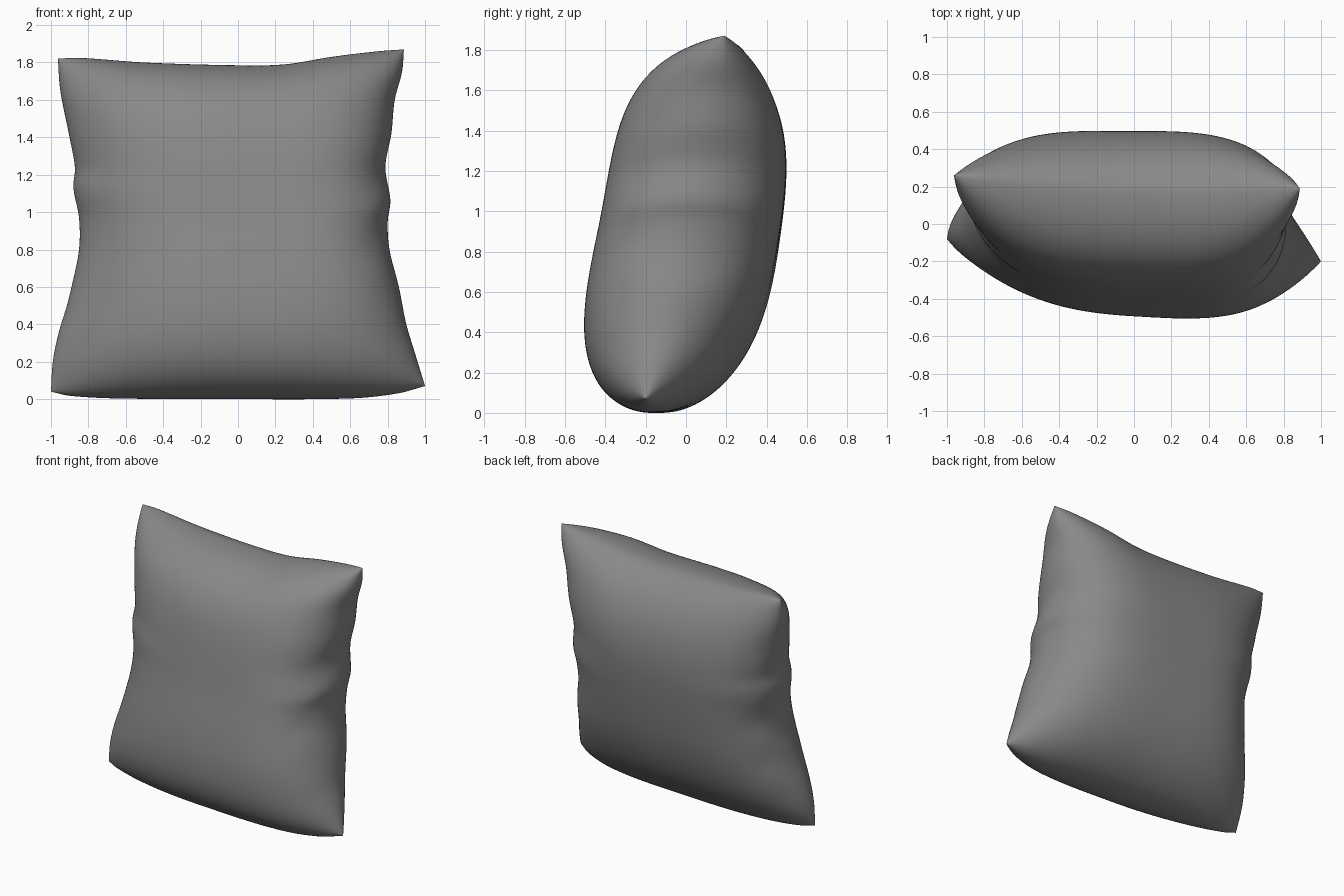
import bpy, bmesh, math

if "Cube" in bpy.data.objects:
    bpy.data.objects.remove(bpy.data.objects["Cube"])

N = 96  # grid cells per side of each cloth panel

# Seam outline: (height, x) for the sides, (x, height) for top and bottom
RIGHT = [(0.07, 1.0), (0.25, 0.945), (0.4, 0.9), (0.6, 0.86), (0.8, 0.81), (0.95, 0.80),
         (1.06, 0.815), (1.24, 0.788), (1.42, 0.82), (1.6, 0.838), (1.75, 0.877), (1.87, 0.887)]
LEFT = [(0.04, -1.0), (0.2, -0.99), (0.35, -0.96), (0.5, -0.915), (0.6, -0.89), (0.8, -0.85),
        (0.97, -0.85), (1.13, -0.88), (1.24, -0.872), (1.42, -0.905), (1.65, -0.95), (1.82, -0.963)]
TOP = [(-0.963, 1.82), (-0.85, 1.825), (-0.5, 1.80), (0, 1.785), (0.25, 1.79),
       (0.5, 1.83), (0.75, 1.86), (0.887, 1.87)]
BOTTOM = [(-1.0, 0.04), (-0.9, 0.018), (-0.65, 0.004), (0, 0.0), (0.6, 0.004), (0.85, 0.03), (1.0, 0.07)]


def curve(pts, t):
    """Smooth curve through pts, t from 0 to 1 along the first coordinate."""
    a = pts[0][0] + t * (pts[-1][0] - pts[0][0])
    i = 0
    while i < len(pts) - 2 and a > pts[i + 1][0]:
        i += 1

    def slope(k):
        p, q = pts[max(k - 1, 0)], pts[min(k + 1, len(pts) - 1)]
        return (q[1] - p[1]) / (q[0] - p[0])
    (x0, y0), (x1, y1) = pts[i], pts[i + 1]
    h = x1 - x0
    s = (a - x0) / h
    b = (y0 * (1 + 2 * s) * (1 - s) ** 2 + h * slope(i) * s * (1 - s) ** 2
         + y1 * s * s * (3 - 2 * s) + h * slope(i + 1) * s * s * (s - 1))
    return a, b


def mix(a, b, t):
    return a + (b - a) * t


def point(u, v, side):
    """Point on the front (side -1) or back (side 1) panel; u, v from -1 to 1."""
    s, t = (u + 1) / 2, (v + 1) / 2
    zr, xr = curve(RIGHT, t)
    zl, xl = curve(LEFT, t)
    xt, zt = curve(TOP, s)
    xb, zb = curve(BOTTOM, s)
    # flat patch filling the seam outline; the side waists fade quickly inwards
    x = mix(xb, xt, t)
    x += (xr - mix(1.0, 0.887, t)) * s ** 2 + (xl - mix(-1.0, -0.963, t)) * (1 - s) ** 2
    z = mix(zl, zr, s) + mix(zb, zt, t) - mix(mix(0.04, 0.07, s), mix(1.82, 1.87, s), t)
    # leaning, slightly twisted middle plane, top seam bowed forward
    y = mix(mix(-0.08, -0.20, s), mix(0.26, 0.19, s), t)
    y -= 0.07 * (1 - u * u) * max(0, v) ** 3
    # plump filling, slightly boxier at mid height
    n = 3.1 + 0.6 * (1 - v * v) ** 2
    puff = math.sqrt(max(0, 1 - abs(u) ** n)) * math.sqrt(max(0, 1 - abs(v) ** 3.2))
    if side < 0:
        depth = 0.45 - 0.05 * v + 0.11 * max(0, v) ** 2 - 0.09 * min(u, 0) ** 2 * (1.2 - 0.4 * v)
    else:
        depth = 0.445 - 0.05 * v * v + 0.03 * u * (1 + v)
    y -= (0.02 + 0.05 * v) * puff
    # short creases fanning in from the side seams, stronger at front right and back left
    near = math.exp(-((1 - abs(u)) / 0.12) ** 2) * (1 - v * v) ** 2
    strength = 0.04 if u * side < 0 else 0.01
    crease = 1 + strength * near * math.sin(19 * v + 1.2 * u + 0.6 * side)
    return x, y + side * depth * puff * crease, z


def make_panel(bm, side):
    # sine spacing packs the rows near the seams
    steps = [math.sin(math.pi / 2 * (2 * i / N - 1)) for i in range(N + 1)]
    g = [[bm.verts.new(point(u, v, side)) for u in steps] for v in steps]
    for j in range(N):
        for i in range(N):
            q = [g[j][i], g[j][i + 1], g[j + 1][i + 1], g[j + 1][i]]
            bm.faces.new(q if side < 0 else q[::-1])


# Pillow: front and back panels joined along the seam
bm = bmesh.new()
make_panel(bm, -1)
make_panel(bm, 1)
bmesh.ops.remove_doubles(bm, verts=bm.verts, dist=0.00005)
bmesh.ops.recalc_face_normals(bm, faces=bm.faces)
for f in bm.faces:
    f.smooth = True
mesh = bpy.data.meshes.new("pillow")
bm.to_mesh(mesh)
bm.free()
pillow = bpy.data.objects.new("pillow", mesh)
bpy.context.collection.objects.link(pillow)

grey = bpy.data.materials.new("grey cloth")
grey.diffuse_color = (0.25, 0.25, 0.25, 1)
grey.use_nodes = True
grey.node_tree.nodes["Principled BSDF"].inputs["Base Color"].default_value = grey.diffuse_color
mesh.materials.append(grey)
